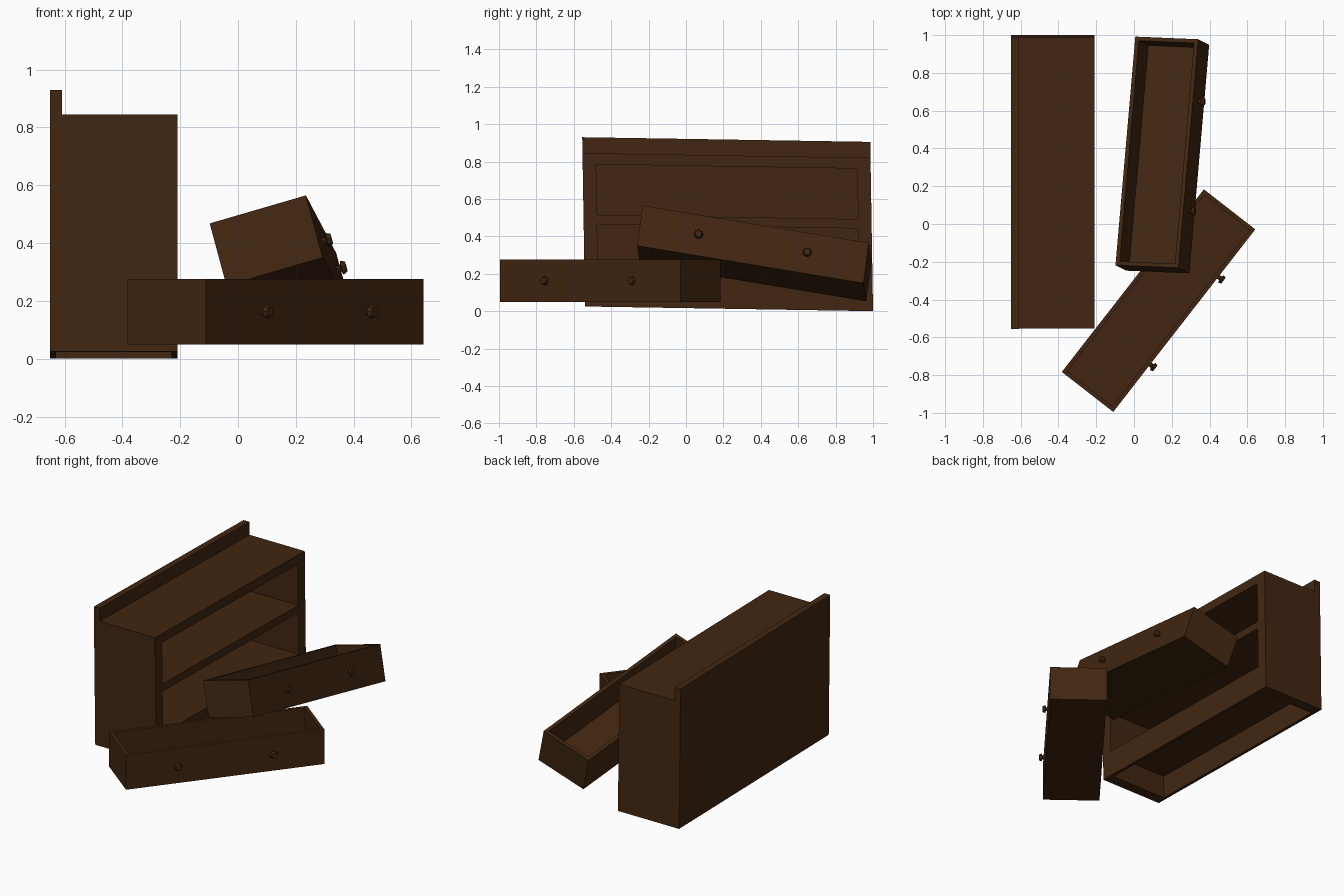
import bpy, bmesh, math
from mathutils import Matrix, Vector

if "Cube" in bpy.data.objects:
    bpy.data.objects.remove(bpy.data.objects["Cube"])

wood = bpy.data.materials.new("dark brown wood")
wood.diffuse_color = (0.054, 0.0194, 0.0056, 1)
wood.use_nodes = True
wood.node_tree.nodes["Principled BSDF"].inputs["Base Color"].default_value = wood.diffuse_color


def frame(origin, x, y, z):
    """Matrix whose columns are the given axes and origin."""
    m = Matrix.Identity(4)
    for i, v in enumerate((x, y, z, origin)):
        for r in range(3):
            m[r][i] = v[r]
    return m


def finish(name, bm, m):
    bm.transform(m)
    bmesh.ops.recalc_face_normals(bm, faces=bm.faces)
    me = bpy.data.meshes.new(name)
    bm.to_mesh(me)
    bm.free()
    me.materials.append(wood)
    ob = bpy.data.objects.new(name, me)
    bpy.context.collection.objects.link(ob)
    return ob


def box(name, lo, hi, m):
    bm = bmesh.new()
    bmesh.ops.create_cube(bm, size=1)
    for v in bm.verts:
        v.co = Vector([lo[i] + (v.co[i] + 0.5) * (hi[i] - lo[i]) for i in range(3)])
    return finish(name, bm, m)


# Cabinet: local x is depth, y is width, z is height; slightly skewed
W, H, SIDE = 1.54, 0.82, 0.072
BACK, BI, FRONT = -0.65, -0.63, -0.21
cab = frame((0, -0.54, 0.025), (1, 0, 0), (0, 1, -0.0162), (0, -0.0165, 1))
for name, y in (("left_side", 0), ("right_side", W - SIDE)):
    box("cabinet_" + name, (BACK, y, 0), (FRONT, y + SIDE, H), cab)
for name, x0, x1, z0, z1 in (
        ("back", BACK, BI, 0, H),
        ("top", BI, FRONT, 0.761, H),
        ("shelf", BI, FRONT, 0.441, 0.491),
        ("floor", BI, FRONT, 0.15, 0.17),
        ("base_front", FRONT - 0.02, FRONT, 0, 0.15)):
    box("cabinet_" + name, (x0, SIDE, z0), (x1, W - SIDE, z1), cab)
box("cabinet_backboard", (BACK, 0, H), (BACK + 0.042, W, 0.905), cab)


# Drawers: local x is length, y runs from front to back, z is up
L, D, DH, T = 1.225, 0.345, 0.225, 0.03


def drawer(name, m):
    # open tray
    bm = bmesh.new()
    bmesh.ops.create_cube(bm, size=1)
    for v in bm.verts:
        v.co = Vector(((v.co.x + 0.5) * L, (v.co.y + 0.5) * D, (v.co.z + 0.5) * DH))
    bm.normal_update()
    top = [f for f in bm.faces if f.normal.z > 0.9]
    bmesh.ops.inset_region(bm, faces=top, thickness=T)
    new = bmesh.ops.extrude_discrete_faces(bm, faces=top)["faces"]
    bmesh.ops.translate(bm, verts=new[0].verts, vec=(0, 0, T - DH))
    finish(name + "_tray", bm, m)
    # knobs: narrow stem and wider cap
    for i, t in enumerate((0.26, 0.74)):
        bm = bmesh.new()
        rings = []
        for r, d in ((0.012, 0), (0.012, 0.014), (0.025, 0.018), (0.018, 0.034)):
            rings.append([bm.verts.new((t * L + r * math.cos(a * math.pi / 4), -d,
                                        DH / 2 + r * math.sin(a * math.pi / 4)))
                          for a in range(8)])
        for a, b in zip(rings, rings[1:]):
            for k in range(8):
                n = (k + 1) % 8
                bm.faces.new((a[k], a[n], b[n], b[k]))
        bm.faces.new(rings[0])
        bm.faces.new(rings[-1])
        finish(f"{name}_knob_{i + 1}", bm, m)


# Lower drawer stands level, turned on the floor
drawer("lower_drawer", frame((-0.11, -0.995, 0.05), (0.614, 0.789, 0),
                             (-0.789, 0.614, 0), (0, 0, 1)))
# Upper drawer leans on the lower one
drawer("leaning_drawer", frame((0.293, -0.261, 0.35),
                               Vector((0.105, 1.21, -0.2)) / L,
                               Vector((-0.333, 0.014, -0.097)) / D,
                               Vector((-0.058, 0.029, 0.215)) / DH))
